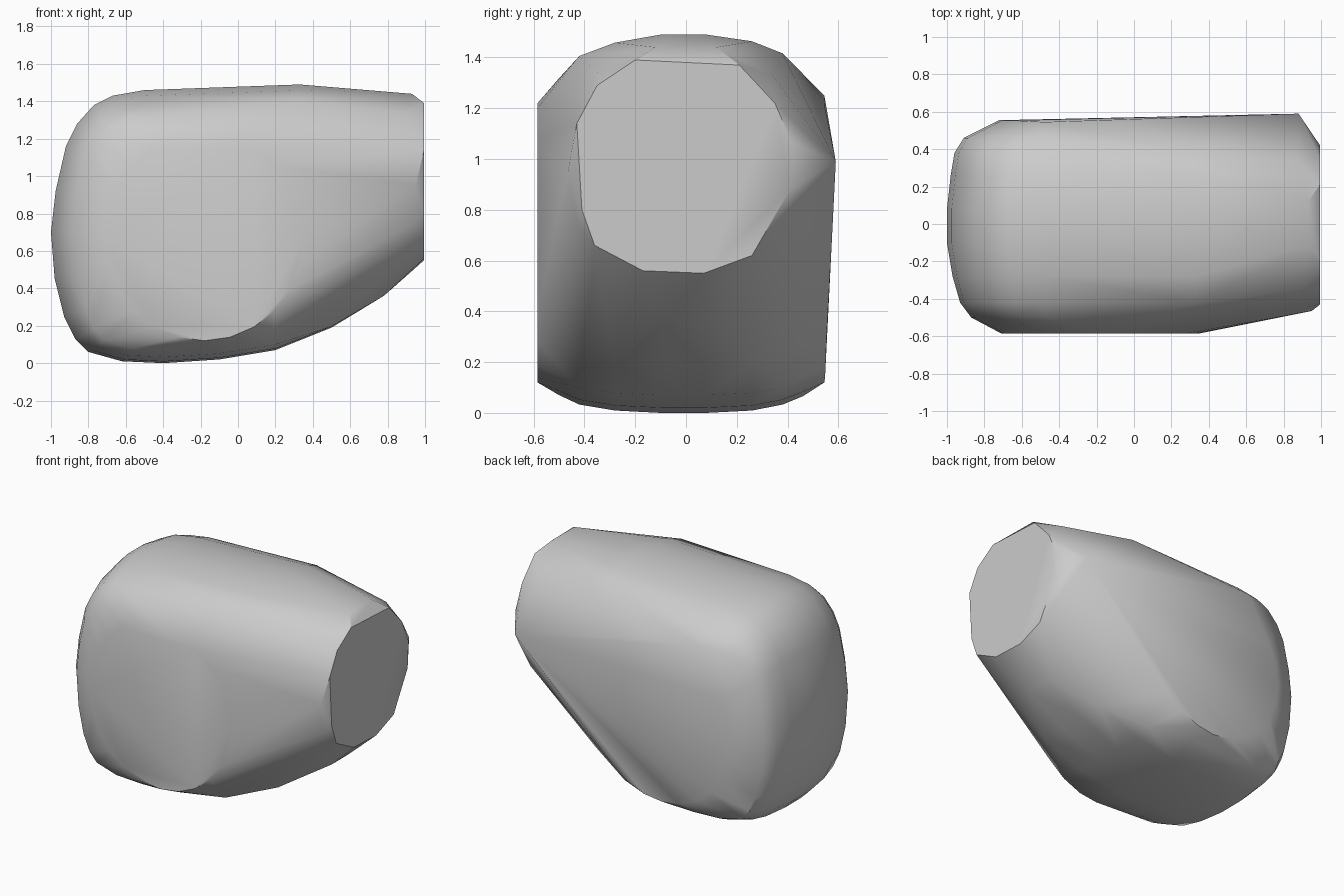
import bpy, bmesh
from math import sin, cos, pi, radians

if "Cube" in bpy.data.objects:
    bpy.data.objects.remove(bpy.data.objects["Cube"])

grey = bpy.data.materials.new("plain grey")
grey.use_nodes = True
colour = (0.6, 0.6, 0.6, 1)
grey.diffuse_color = colour
grey.node_tree.nodes["Principled BSDF"].inputs["Base Color"].default_value = colour

points = []

# side profile (x, z), widest along the middle of the body
profile = [(-.62, .01), (-.4, 0), (-.1, .02), (.2, .07), (.5, .19), (.78, .36),
           (.33, 1.49), (-.5, 1.46), (-.67, 1.43), (-.77, 1.38), (-.86, 1.28),
           (-.92, 1.16), (-.975, .92), (-1, .7), (-.98, .45), (-.93, .25),
           (-.87, .13), (-.8, .06)]


# the profile repeated across the width, shrinking towards the flanks
def layer(y, inset_x, top, bottom, limit):
    for x, z in profile:
        if x < limit:
            k = (z - .7) / .75
            px = x + inset_x * max(0, -x) ** 2
            points.append((px, y, z - k * (top if k > 0 else bottom)))


layer(-.1, 0, 0, 0, 1)
layer(.08, 0, 0, 0, 1)
layer(-.28, .03, .03, .01, .6)
layer(.26, .02, .025, .01, .6)
layer(-.42, .07, .08, .035, .4)
layer(.38, .04, .07, .035, .4)
layer(-.5, .13, .14, .075, .1)
layer(.46, .09, .13, .07, .1)

# flat round front flank and flat back flank
for i in range(24):
    a = 2 * pi * i / 24
    points.append((-.18 + .53 * cos(a), -.585, .67 + .55 * sin(a)))
    points.append((-.2 + .52 * cos(a), .545 + .01 * abs(cos(a)), .67 + .55 * sin(a)))

# back corner and shoulders beside the flat end
points += [(.88, .59, .99), (-.48, .545, 1.25),
           (.93, -.12, 1.44), (.93, .12, 1.44), (.9, -.35, 1.34), (.88, .34, 1.33),
           (.95, -.465, .95), (.94, -.43, .74)]

# flat many-sided end (y, z)
end = [(-.43, 1.14), (-.35, 1.29), (-.2, 1.39), (.21, 1.37), (.35, 1.22), (.42, 1.06),
       (.41, .88), (.26, .62), (.07, .55), (-.17, .56), (-.36, .66), (-.41, .8)]
points += [(.995, y, z) for y, z in end]

# skin all the sections into one solid
bm = bmesh.new()
for p in points:
    bm.verts.new(p)
bmesh.ops.remove_doubles(bm, verts=bm.verts[:], dist=.005)
hull = bmesh.ops.convex_hull(bm, input=bm.verts[:])
spare = {g for g in hull["geom_interior"] + hull["geom_unused"]
         if isinstance(g, bmesh.types.BMVert)}
bmesh.ops.delete(bm, geom=list(spare), context="VERTS")
bmesh.ops.dissolve_limit(bm, angle_limit=radians(1), verts=bm.verts[:], edges=bm.edges[:])
bmesh.ops.recalc_face_normals(bm, faces=bm.faces[:])

mesh = bpy.data.meshes.new("rounded_body")
bm.to_mesh(mesh)
bm.free()
body = bpy.data.objects.new("rounded_body", mesh)
bpy.context.collection.objects.link(body)
mesh.materials.append(grey)

bpy.context.view_layer.objects.active = body
body.select_set(True)
bpy.ops.object.shade_smooth_by_angle(angle=radians(35))
